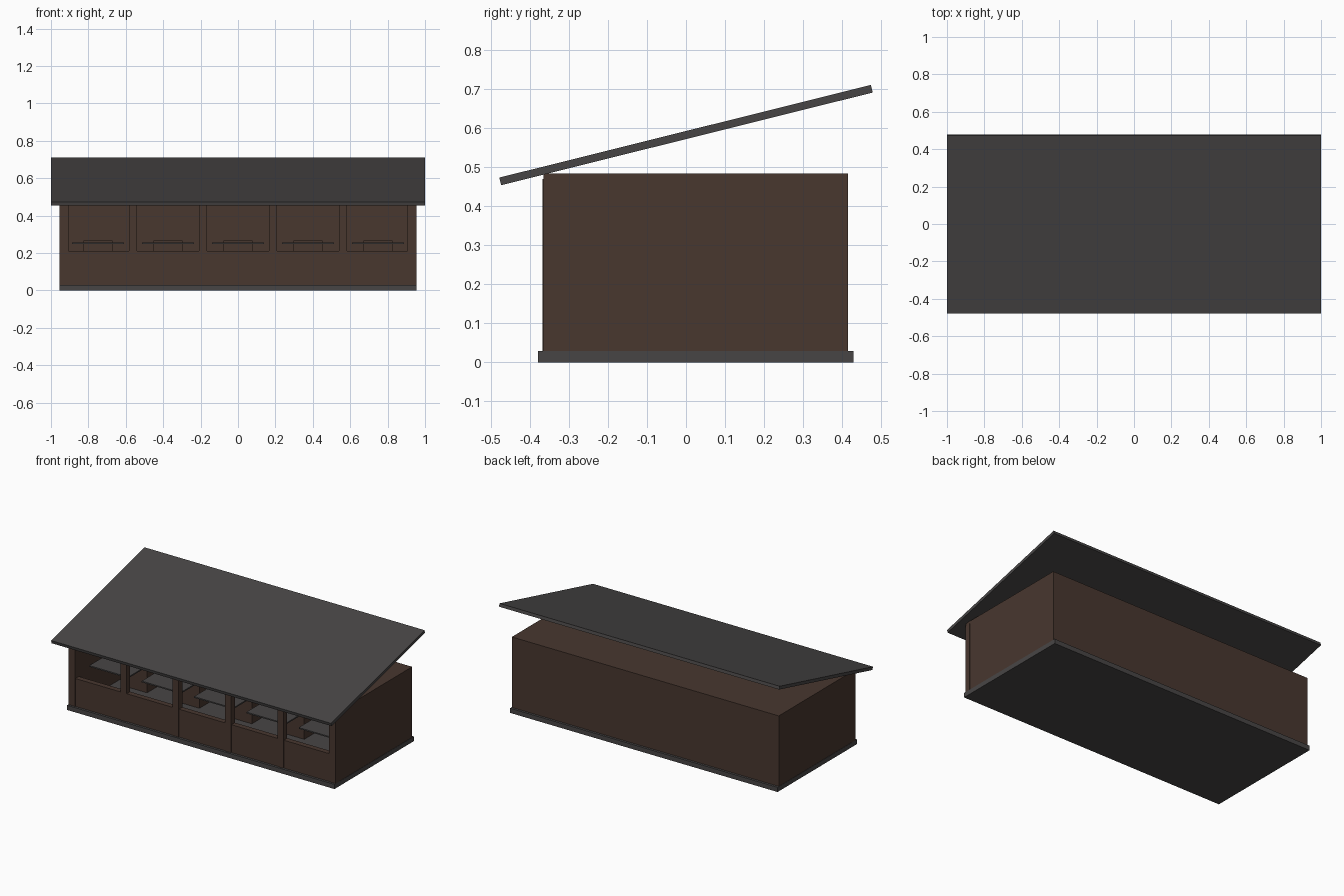
import bpy, bmesh, math
from mathutils import Matrix

if "Cube" in bpy.data.objects:
    bpy.data.objects.remove(bpy.data.objects["Cube"])


def material(name, rgb):
    m = bpy.data.materials.new(name)
    m.diffuse_color = (*rgb, 1.0)
    m.use_nodes = True
    m.node_tree.nodes["Principled BSDF"].inputs["Base Color"].default_value = m.diffuse_color
    return m


WOOD = material("dark brown wood", (0.065, 0.038, 0.028))
GREY = material("charcoal grey", (0.064, 0.060, 0.060))


def box(name, x, y, z, mat, tilt=0.0):
    """Flat-faced box from (min, max) ranges, optionally tilted about x."""
    size = [b - a for a, b in (x, y, z)]
    centre = [(a + b) / 2 for a, b in (x, y, z)]
    bm = bmesh.new()
    bmesh.ops.create_cube(bm, size=1.0, matrix=Matrix.Diagonal((*size, 1.0)))
    me = bpy.data.meshes.new(name)
    bm.to_mesh(me)
    bm.free()
    me.materials.append(mat)
    ob = bpy.data.objects.new(name, me)
    ob.location = centre
    ob.rotation_euler.x = tilt
    bpy.context.collection.objects.link(ob)
    return ob


W, INNER = 0.953, 0.906          # outer and inner half width of the walls
FRONT, BACK = -0.365, 0.415
FLOOR, SILL, TOP = 0.03, 0.21, 0.485
BAY = 0.374

# Foundation slab, also the interior floor
box("foundation", (-0.955, 0.955), (-0.38, 0.43), (0, FLOOR), GREY)

# Walls, front parapet and flat ceiling
for side, s in (("left", -1), ("right", 1)):
    box(side + "_wall", sorted((s * INNER, s * W)), (FRONT, BACK), (FLOOR, TOP), WOOD)
box("back_wall", (-INNER, INNER), (BACK - 0.047, BACK), (FLOOR, TOP), WOOD)
box("front_parapet", (-INNER, INNER), (FRONT, FRONT + 0.035), (FLOOR, SILL), WOOD)
box("ceiling", (-INNER, INNER), (FRONT, BACK - 0.047), (0.467, TOP), WOOD)

# Front posts: four between the bays, two at the corners
for i in range(4):
    c = (i - 1.5) * BAY
    box(f"front_post_{i + 1}", (c - 0.0215, c + 0.0215), (-0.368, -0.33), (FLOOR, 0.47), WOOD)
for side, s in (("left", -1), ("right", 1)):
    box(side + "_corner_post", sorted((s * INNER, s * 0.955)), (-0.367, -0.33),
        (FLOOR, 0.47), WOOD)

# One table top and one block seat behind it in each bay
for i in range(5):
    c = (i - 2) * BAY
    box(f"table_top_{i + 1}", (c - 0.139, c + 0.139), (-0.25, 0.0), (0.247, 0.255), GREY)
    box(f"seat_block_{i + 1}", (c - 0.078, c + 0.078), (0.03, 0.16), (FLOOR, 0.268), WOOD)

# Single-pitch roof rising to the back
box("roof", (-1, 1), (-0.491, 0.491), (0.573, 0.593), GREY, tilt=math.radians(14))
